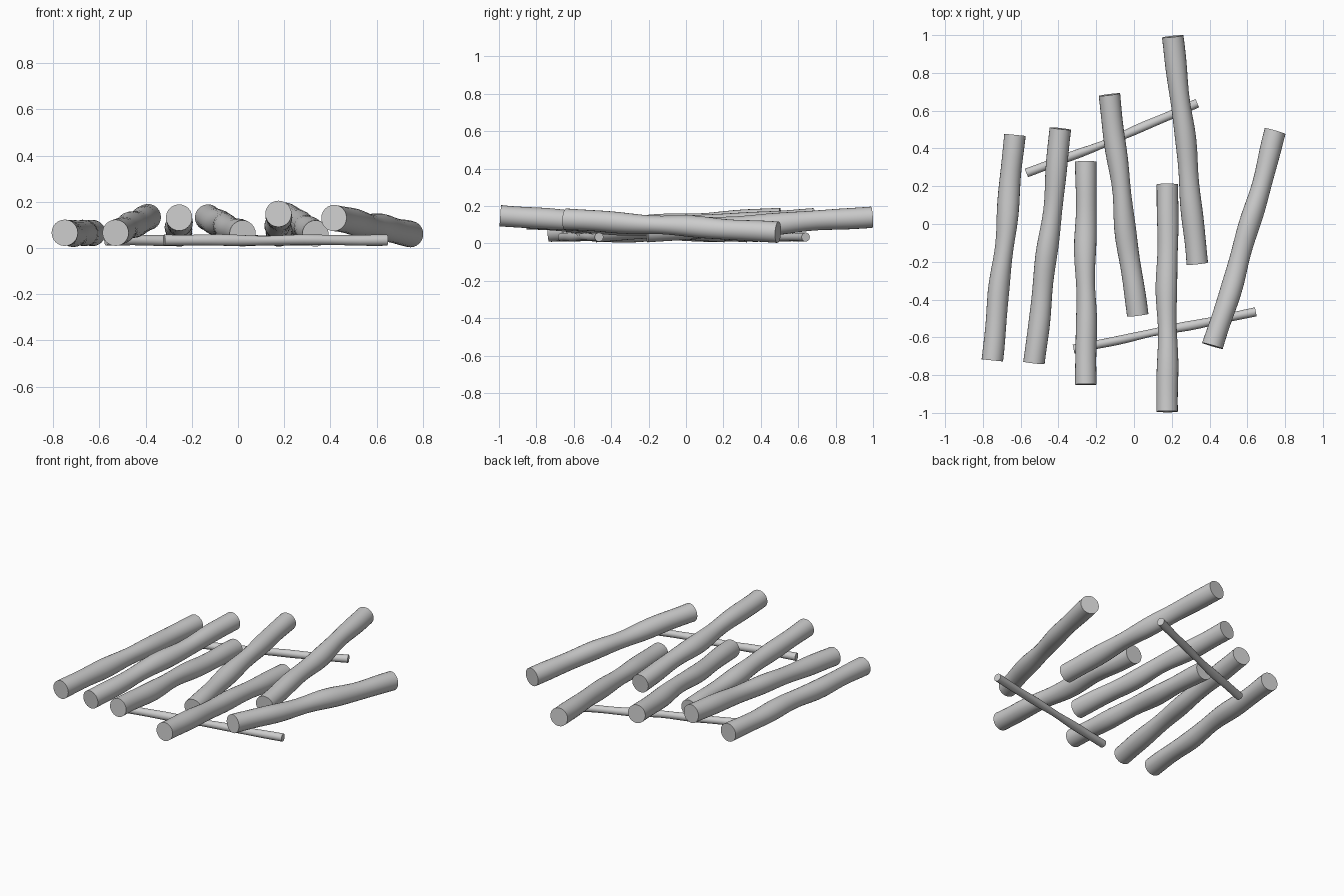
import bpy, bmesh, math, random
from mathutils import Vector

if "Cube" in bpy.data.objects:
    bpy.data.objects.remove(bpy.data.objects["Cube"])

random.seed(4)


def make_log(name, points, radius, sides, rings, wobble):
    """Sweep a slightly lumpy round section along a start-mid-end path."""
    a, m, b = [Vector(p) for p in points]
    ctrl = 2 * m - (a + b) / 2          # curve passes through the mid point
    axis = (b - a).normalized()
    side = axis.cross(Vector((0, 0, 1))).normalized()
    up = side.cross(axis)
    ph = [random.uniform(0, math.tau) for _ in range(4)]
    bm = bmesh.new()
    loops = []
    for i in range(rings + 1):
        t = i / rings
        c = a * (1 - t) ** 2 + ctrl * 2 * t * (1 - t) + b * t * t
        fade = math.sin(math.pi * t)    # ends stay round and true
        c += fade * wobble * (side * math.sin(11 * t + ph[0]) + up * 0.7 * math.sin(13 * t + ph[1]))
        loop = []
        for k in range(sides):
            ang = math.tau * k / sides
            r = radius - fade * wobble * 0.6
            r += fade * wobble * (0.7 * math.sin(17 * t + ph[2]) + 0.4 * math.sin(2 * ang + 9 * t + ph[3]))
            loop.append(bm.verts.new(c + r * (side * math.cos(ang) + up * math.sin(ang))))
        loops.append(loop)
    for l0, l1 in zip(loops, loops[1:]):
        for k in range(sides):
            n = (k + 1) % sides
            bm.faces.new((l0[k], l0[n], l1[n], l1[k]))
    bm.faces.new(loops[0])
    bm.faces.new(loops[-1])
    bmesh.ops.recalc_face_normals(bm, faces=bm.faces)
    me = bpy.data.meshes.new(name)
    bm.to_mesh(me)
    bm.free()
    ob = bpy.data.objects.new(name, me)
    bpy.context.collection.objects.link(ob)
    bpy.context.view_layer.objects.active = ob
    ob.select_set(True)
    bpy.ops.object.shade_smooth_by_angle(angle=math.radians(40))
    ob.select_set(False)


# Big logs: front end, back end, sideways bow at the middle
logs = [
    ((-0.75, -0.722, 0.066), (-0.63, 0.472, 0.065), 0.0),
    ((-0.53, -0.735, 0.066), (-0.39, 0.505, 0.134), 0.005),
    ((-0.255, -0.85, 0.132), (-0.255, 0.33, 0.063), 0.0),
    ((0.02, -0.483, 0.063), (-0.13, 0.685, 0.132), -0.005),
    ((0.175, -0.993, 0.148), (0.177, 0.21, 0.063), 0.0),
    ((0.335, -0.21, 0.063), (0.205, 0.993, 0.14), 0.005),
    ((0.415, -0.645, 0.13), (0.747, 0.492, 0.06), 0.012),
]
for n, (a, b, bow) in enumerate(logs, 1):
    mid = [(p + q) / 2 for p, q in zip(a, b)]
    mid[0] += bow
    make_log(f"log_{n}", (a, mid, b), 0.057, 24, 20, 0.005)

# Thin cross sticks underneath
make_log("back_stick", ((-0.57, 0.27, 0.034), (-0.115, 0.445, 0.034), (0.335, 0.64, 0.034)), 0.024, 16, 16, 0.003)
make_log("front_stick", ((-0.32, -0.662, 0.034), (0.16, -0.565, 0.034), (0.645, -0.465, 0.034)), 0.024, 16, 16, 0.003)
